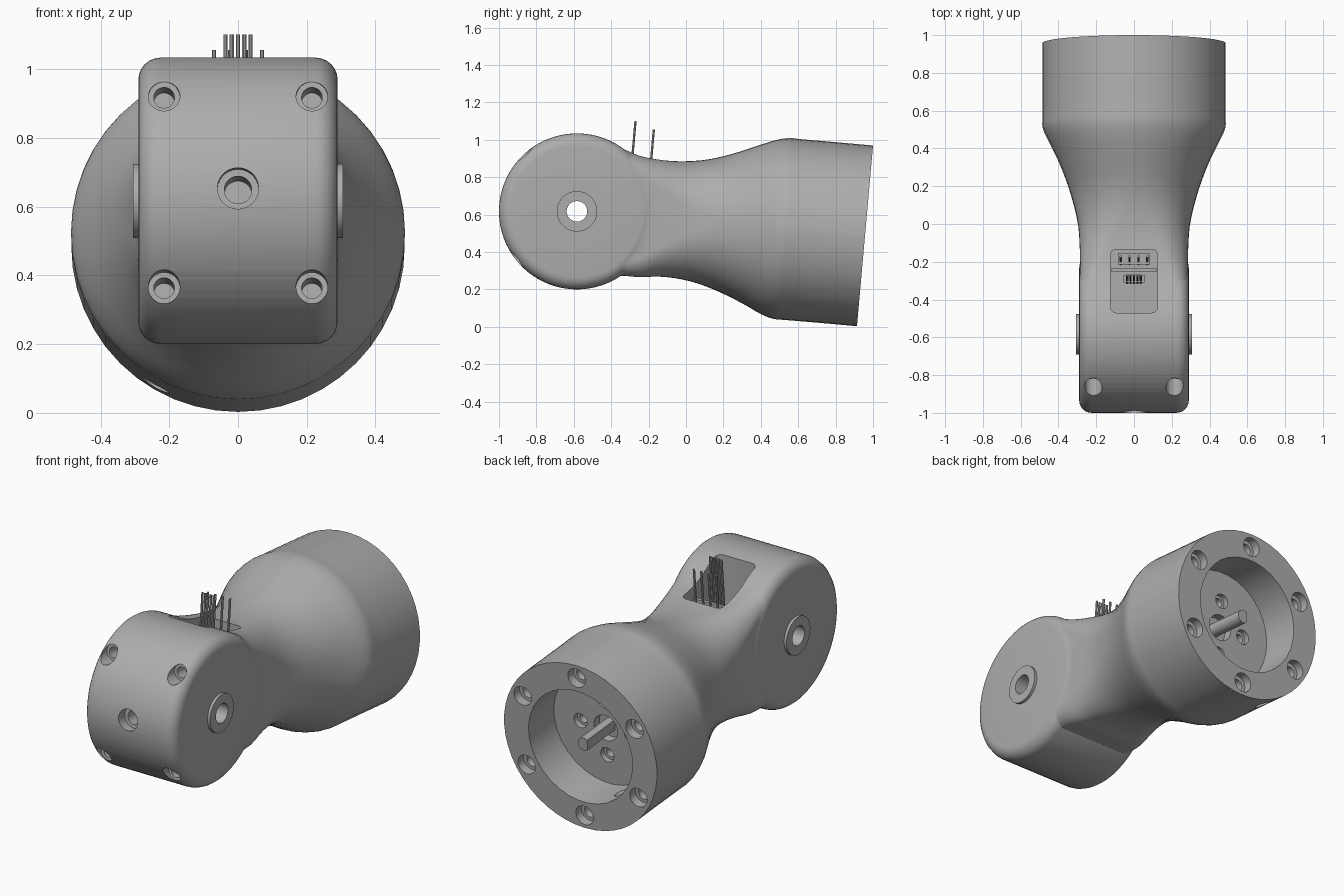
import bpy, bmesh
from math import sin, cos, pi
from mathutils import Vector

if "Cube" in bpy.data.objects:
    bpy.data.objects.remove(bpy.data.objects["Cube"])

grey = bpy.data.materials.new("plain grey")
grey.use_nodes = True
grey.diffuse_color = (0.42, 0.42, 0.42, 1)
grey.node_tree.nodes["Principled BSDF"].inputs["Base Color"].default_value = (0.42, 0.42, 0.42, 1)

X = Vector((1, 0, 0))
AXIS = Vector((0, 0.996, -0.088)).normalized()   # arm axis, tilted slightly down
UP = Vector((0, 0.088, 0.996)).normalized()
RIM = Vector((0, 0.957, 0.486))                  # centre of the back rim
HUB = Vector((0, -0.583, 0.617))                 # centre of the rounded head


def make_object(name, bm):
    bmesh.ops.recalc_face_normals(bm, faces=bm.faces)
    mesh = bpy.data.meshes.new(name)
    bm.to_mesh(mesh)
    bm.free()
    mesh.materials.append(grey)
    ob = bpy.data.objects.new(name, mesh)
    bpy.context.collection.objects.link(ob)
    return ob


def skin(name, rings):
    """Closed surface through a list of equal rings of points."""
    bm = bmesh.new()
    loops = [[bm.verts.new(p) for p in ring] for ring in rings]
    n = len(loops[0])
    for a, b in zip(loops, loops[1:]):
        for i in range(n):
            j = (i + 1) % n
            bm.faces.new((a[i], a[j], b[j], b[i]))
    bm.faces.new(loops[0])
    bm.faces.new(loops[-1])
    return make_object(name, bm)


def revolve(name, profile, origin, axis, sides=32, flat=1.0):
    """Turn (radius, distance) pairs about an axis; flat < 1 trims one side."""
    rot = axis.to_track_quat('Z', 'Y')
    rings = []
    for r, t in profile:
        turn = [2 * pi * (i + 0.5) / sides for i in range(sides)]
        rings.append([origin + rot @ Vector((min(cos(a), flat) * r, sin(a) * r, t)) for a in turn])
    return skin(name, rings)


def box(name, size, centre, rounding=0):
    bm = bmesh.new()
    bmesh.ops.create_cube(bm, size=1)
    for v in bm.verts:
        v.co = Vector([c * s for c, s in zip(v.co, size)]) + Vector(centre)
    if rounding:
        upright = [e for e in bm.edges if abs(e.verts[0].co.z - e.verts[1].co.z) > 0.1]
        bmesh.ops.bevel(bm, geom=upright, offset=rounding, segments=5, affect='EDGES', profile=0.5)
    return make_object(name, bm)


def combine(target, tool, operation):
    mod = target.modifiers.new(tool.name, 'BOOLEAN')
    mod.operation, mod.solver, mod.object = operation, 'EXACT', tool
    bpy.context.view_layer.objects.active = target
    bpy.ops.object.modifier_apply(modifier=mod.name)
    bpy.data.objects.remove(tool)


def cut(profile, origin, axis):
    combine(body, revolve("cutter", profile, origin, axis), 'DIFFERENCE')


# Arm sections: top y, top z, bottom y, bottom z, half width, corner radius
sections = [Vector(s) for s in (
    (-.58, 1.02, -.58, .21, .284, .07),
    (-.46, 1.0, -.46, .235, .284, .07),
    (-.36, .962, -.36, .272, .284, .075),
    (-.25, .915, -.25, .265, .284, .1),
    (-.12, .89, -.14, .268, .287, .16),
    (0, .885, -.02, .253, .295, .23),
    (.12, .895, .09, .222, .32, .3),
    (.25, .925, .2, .176, .357, .36),
    (.38, .967, .31, .12, .405, .42),
    (.48, .998, .4, .068, .453, .46),
    (.552, 1.009, .466, .043, .483, .485),
    (.622, 1.002, .536, .036, .485, .485),
    (.8, .987, .715, .021, .485, .485),
    (1.0, .969, .914, .003, .485, .485))]


def section_ring(s):
    """Rounded rectangle that turns into a circle at the cup."""
    top, bottom = Vector((0, s[0], s[1])), Vector((0, s[2], s[3]))
    mid, up = (top + bottom) / 2, (top - bottom) / 2
    w, h = s[4], up.length
    r = min(s[5], w, h) * 0.999
    up.normalize()
    ring = []
    for k, (sx, sz) in enumerate(((1, 1), (-1, 1), (-1, -1), (1, -1))):
        for i in range(13):
            a = (k + i / 12) * pi / 2
            ring.append(mid + X * (sx * (w - r) + r * cos(a)) + up * (sz * (h - r) + r * sin(a)))
    return ring


def smooth_path(pts, steps):
    out = []
    for i in range(len(pts) - 1):
        a, b, c, d = (pts[max(i - 1, 0)], pts[i], pts[i + 1], pts[min(i + 2, len(pts) - 1)])
        for k in range(steps):
            t = k / steps
            out.append((b * 2 + (c - a) * t + (a * 2 - b * 5 + c * 4 - d) * t ** 2
                        + (b * 3 - a - c * 3 + d) * t ** 3) / 2)
    return out + [pts[-1]]


body = skin("arm_body", [section_ring(s) for s in smooth_path(sections, 3)])

# Rounded head and the hub washers on both sides
half, radius, fillet = 0.29, 0.417, 0.065
arc = [(radius - fillet + fillet * sin(a), half - fillet + fillet * cos(a))
       for a in (i * pi / 12 for i in range(7))]
head = revolve("head", arc + [(r, -t) for r, t in reversed(arc)], HUB, X, 80)
combine(body, head, 'UNION')
combine(body, revolve("washers", [(0.108, -0.306), (0.108, 0.306)], HUB, X, 40), 'UNION')

# Cross bore through the hub
cut([(0.055, -0.5), (0.055, 0.5)], HUB, X)

# Counterbored holes in the front of the head
for sx in (-1, 1):
    for sz in (-1, 1):
        start = HUB - AXIS * 0.5 + X * sx * 0.215 + UP * sz * 0.278
        cut([(0.046, 0), (0.046, 0.24), (0.03, 0.24), (0.03, 0.42)], start, AXIS)
cut([(0.06, 0), (0.06, 0.14), (0.04, 0.14), (0.04, 0.3)], HUB - AXIS * 0.5, AXIS)

# Cup bore with the shaft recess in its floor
DEPTH = 0.23
cut([(0.33, -0.1), (0.33, DEPTH)], RIM, -AXIS)
FLOOR = RIM - AXIS * DEPTH
cut([(0.075, -0.05), (0.075, 0.05)], FLOOR, -AXIS)

# Rim holes, floor holes and the radial hole in the cup wall
for i in range(6):
    out = X * sin(i * pi / 3) + UP * cos(i * pi / 3)
    cut([(0.055, -0.05), (0.055, 0.05), (0.034, 0.05), (0.034, 0.16)], RIM + out * 0.41, -AXIS)
for out in (X, -X, UP, -UP):
    cut([(0.042, -0.05), (0.042, 0.03), (0.026, 0.03), (0.026, 0.1)], FLOOR + out * 0.16, -AXIS)
radial = -X * sin(pi / 6) - UP * cos(pi / 6)
cut([(0.045, 0.25), (0.045, 0.6)], RIM - AXIS * 0.12, radial)

# Wiring pocket in the top
combine(body, box("pocket", (0.25, 0.335, 0.6), (0, -0.3025, 0.9), 0.03), 'DIFFERENCE')

# Motor shaft with a flat side
shaft = revolve("motor_shaft", [(0.038, -0.06), (0.038, 0.2)], FLOOR, AXIS, 32, 0.6)

# Board, connector and contact pins in the pocket
box("circuit_board", (0.24, 0.02, 0.26), (0, -0.245, 0.72))
box("connector", (0.17, 0.06, 0.2), (0, -0.185, 0.69))
box("pin_strip", (0.11, 0.04, 0.2), (0, -0.29, 0.69))
for i in range(5):
    tip = Vector((0.018 * (i - 2), -0.27, 1.1))
    revolve("tall_pin", [(0.0065, 0), (0.0065, 0.48)], tip, -UP, 8)
for i in range(4):
    tip = Vector((0.0467 * (i - 1.5), -0.172, 1.055))
    revolve("short_pin", [(0.0065, 0), (0.0065, 0.44)], tip, -UP, 8)

# Smooth shading with sharp edges kept
bpy.ops.object.select_all(action='DESELECT')
for ob in (body, shaft):
    ob.select_set(True)
bpy.context.view_layer.objects.active = body
bpy.ops.object.shade_smooth_by_angle(angle=0.5)
